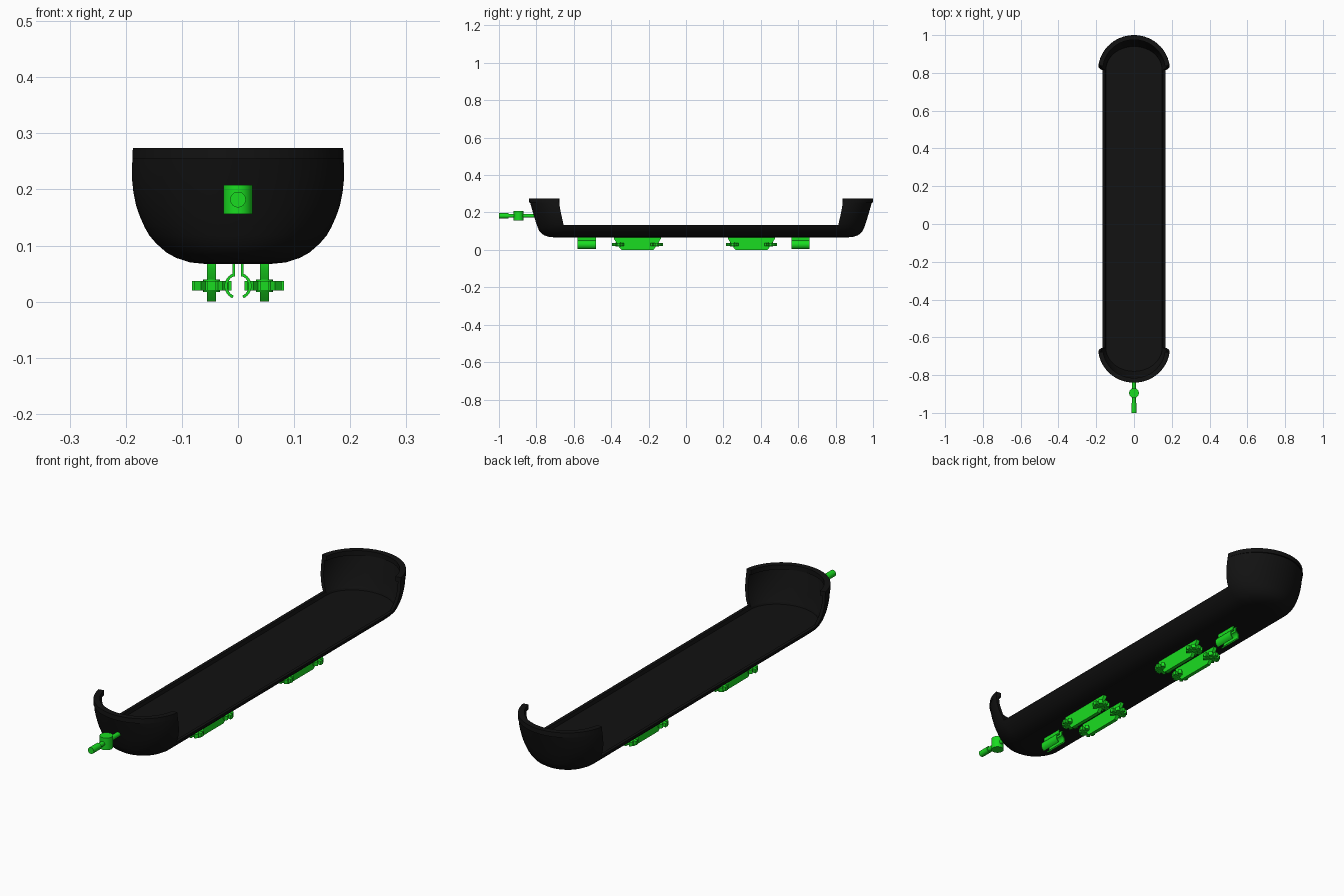
import bpy, bmesh, math
from math import sin, cos, pi
from mathutils import Matrix, Vector

if "Cube" in bpy.data.objects:
    bpy.data.objects.remove(bpy.data.objects["Cube"])

CY = 0.08          # middle of the tray along y
Y0 = 0.735         # where the rounded ends begin, from CY


def material(name, rgb):
    m = bpy.data.materials.new(name)
    m.diffuse_color = (*rgb, 1)
    m.use_nodes = True
    m.node_tree.nodes["Principled BSDF"].inputs["Base Color"].default_value = m.diffuse_color
    return m


BLACK = material("black_plastic", (0.006, 0.006, 0.006))
GREEN = material("green_plastic", (0.01, 0.72, 0.015))


def finish(name, bm, mat, angle=35):
    bmesh.ops.recalc_face_normals(bm, faces=bm.faces)
    me = bpy.data.meshes.new(name)
    bm.to_mesh(me)
    bm.free()
    ob = bpy.data.objects.new(name, me)
    bpy.context.collection.objects.link(ob)
    me.materials.append(mat)
    bpy.ops.object.select_all(action='DESELECT')
    ob.select_set(True)
    bpy.context.view_layer.objects.active = ob
    bpy.ops.object.shade_smooth_by_angle(angle=math.radians(angle))
    return ob


def skin(bm, rings, closed):
    vs = [[bm.verts.new(p) for p in r] for r in rings]
    n = len(vs[0])
    for a, b in zip(vs, vs[1:]):
        for i in range(n if closed else n - 1):
            j = (i + 1) % n
            bm.faces.new((a[i], a[j], b[j], b[i]))
    return vs


def prism(name, profile, axis, lo, hi, mat):
    # extrude a 2D outline along x (y,z), y (x,z) or z (x,y)
    def put(p, h):
        return {'x': (h, *p), 'y': (p[0], h, p[1]), 'z': (*p, h)}[axis]
    bm = bmesh.new()
    a, b = skin(bm, [[put(p, lo) for p in profile], [put(p, hi) for p in profile]], True)
    bm.faces.new(a)
    bm.faces.new(b)
    return finish(name, bm, mat)


def arc(w, length, z, sign, t0=0.0, n=28):
    b = length - Y0
    pts = []
    for i in range(n + 1):
        t = t0 + (pi - 2 * t0) * i / n
        pts.append(Vector((sign * w * cos(t), CY + sign * (Y0 + b * sin(t)), z)))
    return pts


def stadium(w, length, z):
    return arc(w, length, z, 1) + arc(w, length, z, -1)


# Shallow hull with rim and inset floor: half width, half length, height
hull = [(0.055, 0.785, 0.070), (0.085, 0.815, 0.073), (0.110, 0.838, 0.081),
        (0.128, 0.853, 0.091), (0.146, 0.866, 0.107), (0.158, 0.872, 0.121),
        (0.166, 0.877, 0.135), (0.153, 0.864, 0.135), (0.149, 0.860, 0.121)]
bm = bmesh.new()
rings = skin(bm, [stadium(*h) for h in hull], True)
bm.faces.new(rings[0])
bm.faces.new(rings[-1])
finish("tray_bed", bm, BLACK)

# Raised end walls: half width, half length, height, start of the wall
wall = [(0.163, 0.875, 0.130, 0.735), (0.166, 0.877, 0.135, 0.735),
        (0.175, 0.884, 0.155, 0.738), (0.182, 0.890, 0.175, 0.743),
        (0.187, 0.897, 0.198, 0.748), (0.190, 0.904, 0.222, 0.753),
        (0.190, 0.912, 0.250, 0.757), (0.188, 0.919, 0.275, 0.760)]
for sign, label in ((1, "back"), (-1, "front")):
    outer, inner = [], []
    for w, l, z, e in wall:
        t0 = math.asin((e - Y0) / (l - Y0))
        outer.append(arc(w, l, z, sign, t0))
        t1 = math.asin((e - Y0) / (l - 0.014 - Y0))
        inner.append(arc(w - 0.014, l - 0.014, z, sign, t1))
    bm = bmesh.new()
    loops = [[*o, *reversed(i)] for o, i in zip(outer, inner)]
    vs = skin(bm, loops, True)
    n = len(outer[0])
    for r in (vs[0], vs[-1]):
        for i in range(n - 1):
            bm.faces.new((r[i], r[i + 1], r[2 * n - 2 - i], r[2 * n - 1 - i]))
    finish(label + "_end_wall", bm, BLACK)

    # Thick lip on top of the end wall
    t0 = math.asin((0.759 - Y0) / (0.919 - Y0))
    section = [(0.001, 0.257), (0.0, 0.277), (-0.024, 0.277), (-0.024, 0.257)]
    cols = [arc(0.189 + d, 0.919 + d, z, sign, t0) for d, z in section]
    bm = bmesh.new()
    vs = skin(bm, list(zip(*cols)), True)
    bm.faces.new(vs[0])
    bm.faces.new(vs[-1])
    finish(label + "_lip", bm, BLACK)


def circle(r, n=24, cx=0, cy=0):
    return [(cx + r * cos(2 * pi * i / n), cy + r * sin(2 * pi * i / n)) for i in range(n)]


# Front coupling: upright pin barrel with a rod through it
prism("coupling_barrel", circle(0.026, 32, 0, -0.895), 'z', 0.159, 0.211, GREEN)
prism("coupling_rod", circle(0.010, 24, 0, 0.185), 'y', -0.955, -0.805, GREEN)
prism("coupling_tip", circle(0.014, 24, 0, 0.185), 'y', -1.0, -0.948, GREEN)

# Split spring clips under the tray
for y in (-0.53, 0.612):
    for s in (-1, 1):
        c = [(r * cos(a), 0.031 + r * sin(a))
             for r, k in ((0.024, 1), (0.019, -1))
             for a in [k * (-1.15 + 2.3 * i / 12) for i in range(13)]]
        prism("spring_clip", [(s * x, z) for x, z in c], 'y', y - 0.049, y + 0.049, GREEN)
        x0, x1 = sorted((s * 0.005, s * 0.010))
        prism("clip_stem", [(x0, 0.048), (x1, 0.048), (x1, 0.076), (x0, 0.076)],
              'y', y - 0.049, y + 0.049, GREEN)

# Runner rails with toothed wheels at both ends
for y in (-0.26, 0.35):
    for s in (-1, 1):
        x = s * 0.047
        side = [(-0.125, 0.076), (-0.125, 0.062), (-0.098, 0.018), (-0.085, 0.003),
                (0.085, 0.003), (0.098, 0.018), (0.125, 0.062), (0.125, 0.076)]
        prism("runner_rail", [(y + a, z) for a, z in side], 'x', x - 0.008, x + 0.008, GREEN)
        for d in (-0.101, 0.101):
            teeth = []
            for i in range(8):
                a = 2 * pi * i / 8
                for off, r in ((-0.30, 0.024), (-0.22, 0.036), (0.22, 0.036), (0.30, 0.024)):
                    teeth.append((x + r * cos(a + off), y + d + r * sin(a + off)))
            prism("toothed_wheel", teeth, 'z', 0.023, 0.040, GREEN)
            prism("wheel_hub", circle(0.015, 20, x, y + d), 'z', 0.020, 0.043, GREEN)

# Stand the lowest part on the ground
bpy.context.view_layer.update()
low = min(v.co.z for o in bpy.data.objects for v in o.data.vertices)
for o in bpy.data.objects:
    o.location.z -= low
